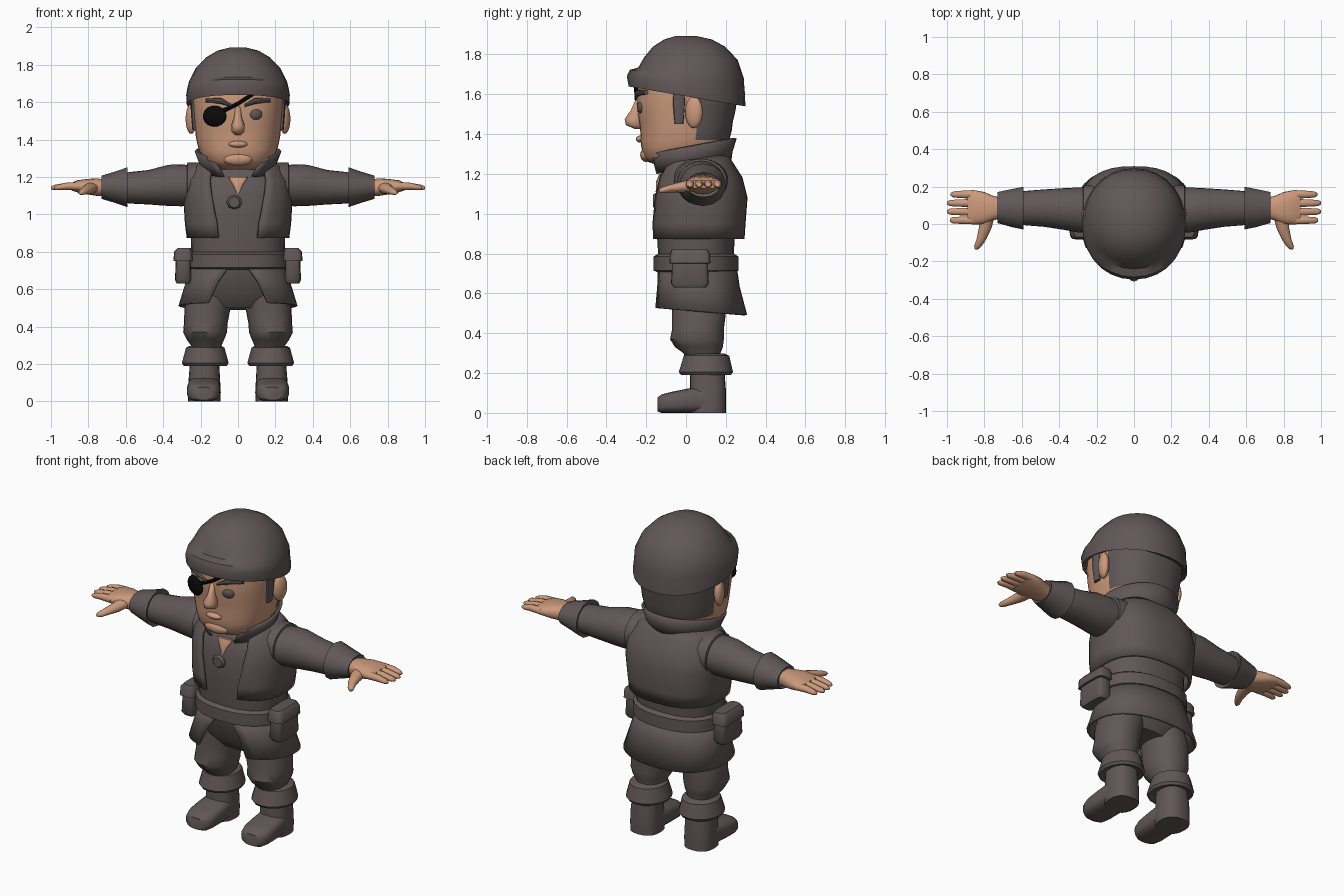
import bpy, bmesh, math
from mathutils import Vector, Matrix


def material(name, rgb):
    m = bpy.data.materials.new(name)
    m.diffuse_color = (*rgb, 1)
    return m


CLOTH = material("grey brown cloth", (0.12, 0.095, 0.097))
SKIN = material("skin", (0.60, 0.32, 0.20))
BLACK = material("black leather", (0.003, 0.003, 0.003))


def finish(name, bm, mat, mirror=False, solid=0, angle=40):
    bmesh.ops.recalc_face_normals(bm, faces=bm.faces)
    me = bpy.data.meshes.new(name)
    bm.to_mesh(me)
    bm.free()
    me.materials.append(mat)
    me.shade_smooth()
    me.set_sharp_from_angle(angle=math.radians(angle))
    ob = bpy.data.objects.new(name, me)
    bpy.context.collection.objects.link(ob)
    if solid:
        mod = ob.modifiers.new("thickness", 'SOLIDIFY')
        mod.thickness, mod.offset = solid, 0
    if mirror:
        mod = ob.modifiers.new("mirror", 'MIRROR')
        mod.use_axis[0] = True
    return ob


def loft(name, rings, mat, axis='Z', n=24, p=2.0, gap=None, **kw):
    """Superellipse rings (t, centre 1, centre 2, radius 1, radius 2, tilt) along an axis.
    gap = half opening angle at the front, one value or one per ring."""
    bm = bmesh.new()
    loops = []
    for k, (t, c1, c2, r1, r2, *tilt) in enumerate(rings):
        g = 0 if gap is None else (gap[k] if isinstance(gap, (list, tuple)) else gap)
        g = math.radians(g)
        steps = n if gap is None else n + 1
        loop = []
        for i in range(steps):
            a = -math.pi / 2 + g + (2 * math.pi - 2 * g) * i / n
            c, s = math.cos(a), math.sin(a)
            u = c1 + r1 * math.copysign(abs(c) ** (2 / p), c)
            v = c2 + r2 * math.copysign(abs(s) ** (2 / p), s)
            w = t + (tilt[0] * v if tilt else 0)
            co = {'Z': (u, v, w), 'X': (w, u, v), 'Y': (u, w, v)}[axis]
            loop.append(bm.verts.new(co))
        loops.append(loop)
    for a, b in zip(loops, loops[1:]):
        for i in range(n):
            j = (i + 1) % len(a)
            bm.faces.new((a[i], a[j], b[j], b[i]))
    if gap is None:
        bm.faces.new(loops[0])
        bm.faces.new(loops[-1])
    return finish(name, bm, mat, **kw)


def blob(name, loc, size, mat, turn=0, **kw):
    bm = bmesh.new()
    m = (Matrix.Translation(Vector(loc)) @ Matrix.Rotation(math.radians(turn), 4, 'Z')
         @ Matrix.Diagonal((*size, 1)))
    bmesh.ops.create_uvsphere(bm, u_segments=16, v_segments=10, radius=1, matrix=m)
    return finish(name, bm, mat, **kw)


# Head with hair on the back
head = loft("head", [
    (1.24, 0, -.05, .10, .08), (1.26, 0, -.06, .14, .13), (1.29, 0, -.05, .182, .165),
    (1.34, 0, -.01, .208, .215), (1.37, 0, -.005, .216, .223), (1.42, 0, 0, .226, .23),
    (1.46, 0, 0, .23, .235), (1.52, 0, .002, .237, .247), (1.60, 0, .005, .243, .255),
    (1.68, 0, .01, .24, .25)], SKIN, n=36, p=2.4)
head.data.materials.append(CLOTH)
for f in head.data.polygons:
    if f.center.y > .05 and f.center.z > 1.36:
        f.material_index = 1
loft("neck", [(1.12, 0, .04, .12, .12), (1.32, 0, .04, .12, .12)], SKIN)

# Face details
loft("nose", [(1.58, 0, -.235, .015, .015), (1.52, 0, -.247, .02, .03),
              (1.475, 0, -.262, .036, .046), (1.445, 0, -.26, .036, .042),
              (1.425, 0, -.235, .015, .02)], SKIN, n=12, angle=70)
blob("lips", (0, -.228, 1.375), (.05, .024, .018), SKIN)
blob("chin", (0, -.2, 1.295), (.08, .03, .035), SKIN)
blob("eye", (.095, -.226, 1.535), (.036, .018, .03), CLOTH, turn=15)
loft("eyebrow", [(.035, -.247, 1.582, .012, .008), (.09, -.242, 1.606, .015, .016),
                 (.175, -.198, 1.61, .012, .01)], CLOTH, 'X', n=8, mirror=True)
blob("eye_patch", (-.125, -.228, 1.525), (.068, .024, .056), BLACK, turn=-22)
loft("patch_strap", [(-.11, -.235, 1.54, .02, .014), (0, -.247, 1.592, .012, .012),
                     (.09, -.25, 1.65, .012, .012)], BLACK, 'X', n=8)
blob("ear", (.25, .04, 1.51), (.028, .046, .08), SKIN, turn=-20, mirror=True)
loft("sideburn", [(1.45, .228, -.035, .016, .022), (1.54, .232, -.035, .02, .03),
                  (1.64, .235, -.035, .02, .034)], CLOTH, n=12, p=3, mirror=True)

# Head scarf with tilted rim
loft("head_scarf", [
    (1.605, 0, .005, .25, .265, -.17), (1.59, 0, .005, .275, .293, -.17),
    (1.64, 0, 0, .277, .297, -.17), (1.68, 0, .005, .27, .288, -.15),
    (1.71, 0, .025, .263, .265, -.1), (1.78, 0, .025, .228, .235, -.03),
    (1.84, 0, .015, .17, .18), (1.875, 0, .01, .11, .12), (1.893, 0, 0, .04, .05)],
    CLOTH, n=28, p=2.1)

# Shirt and pelvis
loft("shirt", [
    (.50, 0, .065, .17, .10), (.58, 0, .06, .235, .16), (.72, 0, .05, .24, .18),
    (.80, 0, .05, .25, .19), (.95, 0, .05, .252, .2), (1.1, 0, .055, .26, .205),
    (1.2, 0, .06, .24, .18), (1.26, 0, .06, .18, .14), (1.3, 0, .06, .13, .12)], CLOTH, p=2.4)
loft("open_neck", [(1.11, 0, -.146, .004, .006), (1.16, 0, -.137, .028, .014),
                   (1.2, 0, -.118, .055, .016)], SKIN, n=12)
loft("pendant", [(-.166, -.02, 1.065, .03, .03), (-.155, -.02, 1.065, .042, .038),
                 (-.14, -.02, 1.065, .042, .038)], CLOTH, 'Y', n=8)

# Vest, shoulders and standing collar
loft("vest", [
    (.875, 0, .06, .265, .225), (.95, 0, .06, .275, .23), (1.08, 0, .068, .283, .232),
    (1.18, 0, .065, .275, .21), (1.25, 0, .06, .225, .17), (1.29, 0, .065, .17, .14)],
    CLOTH, n=32, p=2.5, gap=[18, 19, 24, 28, 33, 36], solid=.018)
loft("vest_shoulder", [(.12, .07, 1.17, .14, .10), (.21, .07, 1.165, .145, .112),
                       (.27, .075, 1.16, .13, .116), (.275, .075, 1.16, .11, .1)],
     CLOTH, 'X', mirror=True)
loft("collar", [(1.225, 0, .03, .185, .19, .16), (1.275, 0, .022, .202, .205, .17),
                (1.335, 0, .018, .225, .23, .18)], CLOTH, n=28, gap=[24, 30, 38], solid=.014)

# Sleeves and turned-back cuffs
loft("sleeve", [
    (.18, .07, 1.155, .12, .10), (.30, .075, 1.155, .12, .112), (.37, .08, 1.155, .112, .11),
    (.48, .085, 1.145, .10, .092), (.58, .085, 1.142, .092, .084),
    (.66, .085, 1.142, .08, .07)], CLOTH, 'X', mirror=True)
loft("sleeve_cuff", [
    (.605, .085, 1.145, .08, .075), (.59, .085, 1.145, .117, .107), (.65, .085, 1.145, .105, .086),
    (.73, .088, 1.145, .085, .062), (.72, .088, 1.145, .07, .05)], CLOTH, 'X', n=14, mirror=True)

# Hands
loft("palm", [
    (.70, .085, 1.142, .055, .042), (.75, .085, 1.145, .064, .047), (.80, .085, 1.148, .086, .042),
    (.86, .09, 1.15, .092, .032), (.89, .09, 1.148, .088, .02)],
    SKIN, 'X', p=2.4, mirror=True, angle=60)
for i, (y, tip) in enumerate(((.02, .985), (.066, 1.0), (.112, 1.0), (.158, .98))):
    loft(f"finger_{i + 1}", [
        (.85, y, 1.15, .023, .022), (.92, y, 1.15, .021, .019), (tip - .015, y, 1.143, .017, .014),
        (tip, y, 1.141, .008, .007)], SKIN, 'X', n=10, mirror=True, angle=60)
loft("thumb", [
    (.06, .785, 1.145, .045, .032), (-.02, .795, 1.135, .034, .028), (-.08, .815, 1.127, .026, .02),
    (-.12, .835, 1.118, .02, .015), (-.135, .842, 1.115, .009, .008)],
    SKIN, 'Y', n=12, mirror=True, angle=60)

# Belt, pouches and split coat tail
loft("belt", [(.705, 0, .05, .25, .19), (.715, 0, .05, .27, .213), (.785, 0, .05, .268, .213),
              (.80, 0, .05, .25, .19)], CLOTH, p=2.3)
loft("pouch", [(.63, .293, .02, .034, .08), (.65, .293, .02, .044, .095), (.75, .293, .02, .04, .09),
               (.752, .293, .02, .052, .103), (.80, .293, .02, .049, .1),
               (.82, .288, .02, .035, .09)], CLOTH, n=20, p=5, mirror=True)
loft("coat_tail", [(.74, 0, .055, .245, .192, 0), (.64, 0, .058, .272, .205, -.03),
                   (.515, 0, .065, .312, .235, -.08)], CLOTH, n=28, p=2.3,
     gap=[6, 19, 27], solid=.014)

# Baggy trousers, boot cuffs and boots
loft("trouser_leg", [
    (.62, .135, .06, .11, .13), (.5, .163, .065, .123, .135), (.42, .172, .06, .117, .13),
    (.37, .176, .055, .117, .135), (.33, .174, .065, .1, .12), (.30, .17, .08, .082, .093),
    (.25, .17, .09, .075, .085)], CLOTH, p=2.2, mirror=True)
loft("boot_cuff", [(.297, .175, .1, .085, .095), (.287, .175, .103, .103, .114),
                   (.205, .175, .1, .125, .136), (.19, .175, .1, .115, .125),
                   (.20, .175, .1, .08, .09)], CLOTH, n=16, mirror=True)
loft("boot_shaft", [(.25, .178, .105, .075, .085), (.12, .18, .11, .084, .09),
                    (.05, .18, .11, .088, .091), (0, .18, .11, .086, .09)],
     CLOTH, p=2.5, mirror=True)
loft("boot_foot", [(.15, .18, .06, .082, .06), (.06, .182, .066, .087, .066),
                   (0, .183, .06, .09, .06), (-.08, .184, .052, .089, .052),
                   (-.125, .184, .046, .075, .046), (-.143, .184, .042, .05, .034)],
     CLOTH, 'Y', p=3, mirror=True)
